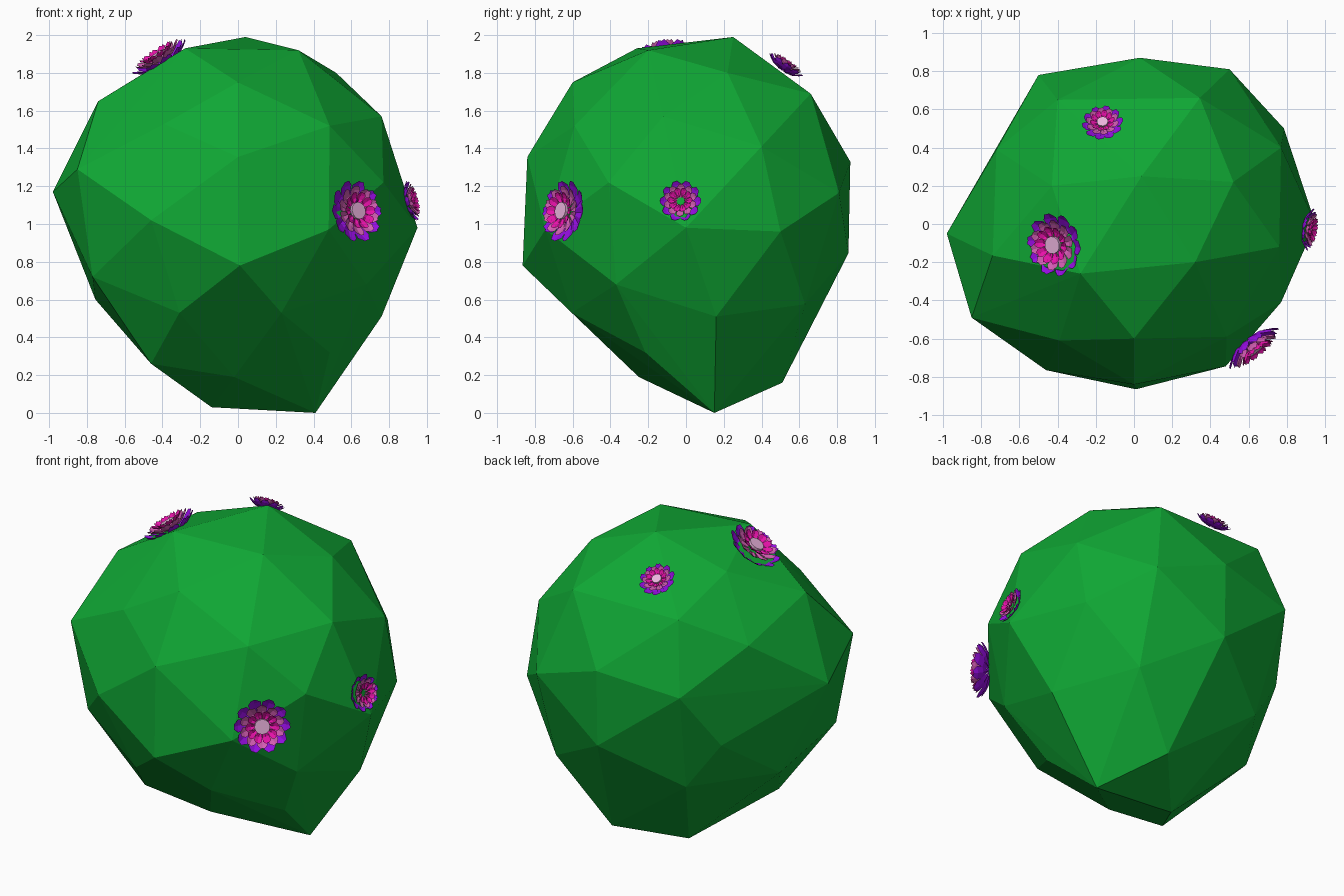
import bpy, bmesh, math
from mathutils import Vector, Matrix

if "Cube" in bpy.data.objects:
    bpy.data.objects.remove(bpy.data.objects["Cube"])


def material(name, rgb):
    m = bpy.data.materials.new(name)
    m.diffuse_color = (*rgb, 1)
    m.use_nodes = True
    m.node_tree.nodes["Principled BSDF"].inputs["Base Color"].default_value = m.diffuse_color
    return m


GREEN = material("leaf_green", (0.005, 0.39, 0.035))
PURPLE = material("outer_purple", (0.3, 0.004, 0.75))
ORCHID = material("middle_orchid", (0.65, 0.11, 0.45))
MAGENTA = material("inner_magenta", (0.8, 0.006, 0.4))
PALE = material("centre_pink", (0.82, 0.45, 0.72))


def add_object(name, bm, mat, matrix=Matrix()):
    me = bpy.data.meshes.new(name)
    bm.to_mesh(me)
    bm.free()
    me.materials.append(mat)
    ob = bpy.data.objects.new(name, me)
    ob.matrix_world = matrix
    bpy.context.collection.objects.link(ob)
    return ob


# Bush: faceted lump, hull over its corner points
corners = [
    # crown
    (.04, .25, 1.99), (-.28, -.26, 1.93), (.32, -.20, 1.92), (-.43, .20, 1.84),
    (.52, .22, 1.80), (0, -.60, 1.75), (.345, .66, 1.69), (-.40, .65, 1.69),
    (-.74, -.165, 1.65), (.76, -.12, 1.57), (-.39, -.61, 1.53), (.485, -.59, 1.52),
    (-.72, .39, 1.51), (.77, .40, 1.41),
    # waist
    (0, -.84, 1.355), (.03, .87, 1.33), (-.85, -.49, 1.29), (-.50, .78, 1.26),
    (.77, -.41, 1.22), (-.98, -.05, 1.17), (.50, .81, 1.165), (-.46, -.765, 1.02),
    (.95, 0, .98), (.48, -.745, .97), (.785, .50, .96), (-.63, .54, .90),
    (.03, .86, .845), (.01, -.865, .78), (-.77, -.43, .72), (.68, -.37, .68),
    # base
    (-.42, .60, .60), (-.755, .12, .60), (.485, .63, .575), (.23, -.605, .53),
    (-.31, -.60, .53), (.76, .16, .51), (.485, -.215, .32), (-.46, -.29, .26),
    (-.02, -.25, .19), (.17, .51, .16), (-.14, .17, .03), (.41, .15, 0),
]
bm = bmesh.new()
for c in corners:
    bm.verts.new(c)
bmesh.ops.convex_hull(bm, input=bm.verts[:])
bmesh.ops.delete(bm, geom=[v for v in bm.verts if not v.link_faces], context='VERTS')
bmesh.ops.recalc_face_normals(bm, faces=bm.faces[:])
add_object("bush", bm, GREEN)

# Petal outline: (distance along petal, half width)
PETAL = [(0, .25), (.5, .85), (.8, 1), (1, .4)]


def petal_ring(name, mat, matrix, count, inner, outer, width, height, rise, turn):
    bm = bmesh.new()
    for i in range(count):
        rot = Matrix.Rotation((i + turn) * math.tau / count, 4, 'Z')
        rows = []
        for t, w in PETAL:
            r = inner + (outer - inner) * t
            z = height + rise * t * t
            rows.append([bm.verts.new(rot @ Vector((r, s * w * width, z - (0 if s else .05))))
                         for s in (-1, 0, 1)])
        for a, b in zip(rows, rows[1:]):
            for k in (0, 1):
                bm.faces.new((a[k], b[k], b[k + 1], a[k + 1]))
    add_object(name, bm, mat, matrix)


def flower(name, centre, normal, radius, has_centre=True):
    matrix = (Matrix.Translation(centre)
              @ Vector(normal).to_track_quat('Z', 'Y').to_matrix().to_4x4()
              @ Matrix.Scale(radius, 4))
    petal_ring(name + "_outer_petals", PURPLE, matrix, 10, .2, 1.0, .24, -.38, .34, 0)
    petal_ring(name + "_middle_petals", ORCHID, matrix, 10, .2, .80, .19, -.2, .28, .5)
    petal_ring(name + "_inner_petals", MAGENTA, matrix, 10, .20, .60, .15, -.05, .2, 0)
    if has_centre:
        bm = bmesh.new()
        bmesh.ops.create_cone(bm, cap_ends=True, segments=12, radius1=.28, radius2=.28, depth=.1)
        add_object(name + "_centre", bm, PALE, matrix)


# Flowers scattered over the bush
flower("front_flower", (.635, -.66, 1.07), (.62, -.76, .15), .165)
flower("top_flower", (-.425, -.11, 1.895), (-.54, -.12, .83), .165)
flower("side_flower", (.93, -.03, 1.125), (.95, -.15, .24), .11, False)
flower("back_flower", (-.165, .535, 1.85), (-.08, .57, .82), .107)
